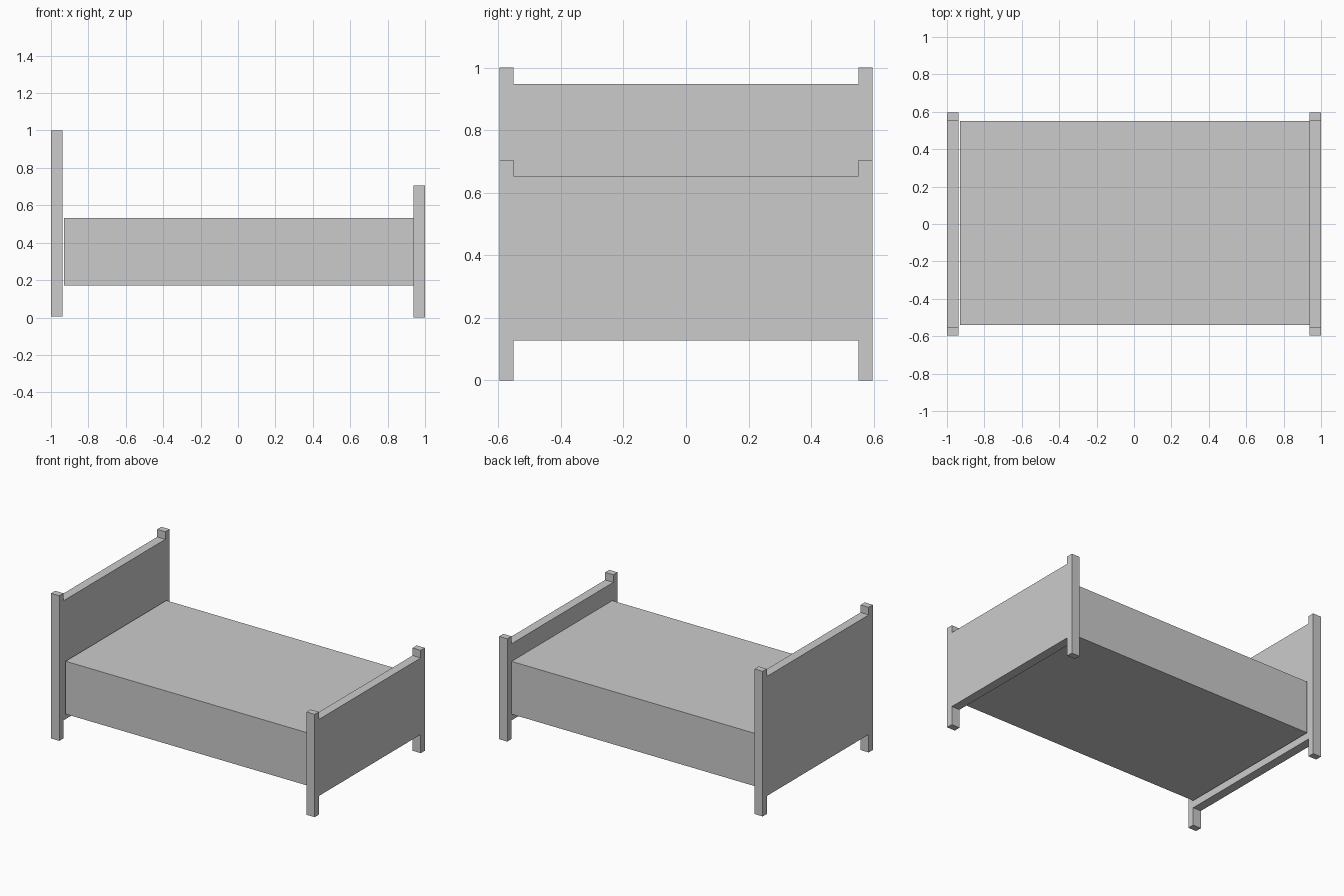
import bpy, bmesh

if "Cube" in bpy.data.objects:
    bpy.data.objects.remove(bpy.data.objects["Cube"])


def prism(name, outline, x0, x1):
    """Extrude a closed (y, z) outline along x from x0 to x1."""
    bm = bmesh.new()
    face = bm.faces.new([bm.verts.new((x0, y, z)) for y, z in outline])
    ext = bmesh.ops.extrude_face_region(bm, geom=[face])
    verts = [v for v in ext["geom"] if isinstance(v, bmesh.types.BMVert)]
    bmesh.ops.translate(bm, verts=verts, vec=(x1 - x0, 0, 0))
    bmesh.ops.recalc_face_normals(bm, faces=bm.faces)
    mesh = bpy.data.meshes.new(name)
    bm.to_mesh(mesh)
    bm.free()
    obj = bpy.data.objects.new(name, mesh)
    bpy.context.collection.objects.link(obj)
    return obj


def end_board(name, x0, x1, foot, post_top, panel_top):
    """Panel flush with its two corner posts, as one H-shaped profile."""
    outer, inner, panel_bottom = 0.597, 0.552, 0.128
    half = [(inner, panel_bottom), (inner, foot), (outer, foot),
            (outer, post_top), (inner, post_top), (inner, panel_top)]
    mirrored = [(-y, z) for y, z in reversed(half)]
    return prism(name, half + mirrored, x0, x1)


# Tall headboard and lower footboard
end_board("headboard", -1.0, -0.938, 0.005, 1.0, 0.948)
end_board("footboard", 0.938, 1.0, 0.0, 0.705, 0.653)

# Mattress and side rails form one plain block
prism("mattress_base",
      [(-0.541, 0.17), (0.55, 0.17), (0.55, 0.532), (-0.541, 0.532)],
      -0.929, 0.938)
